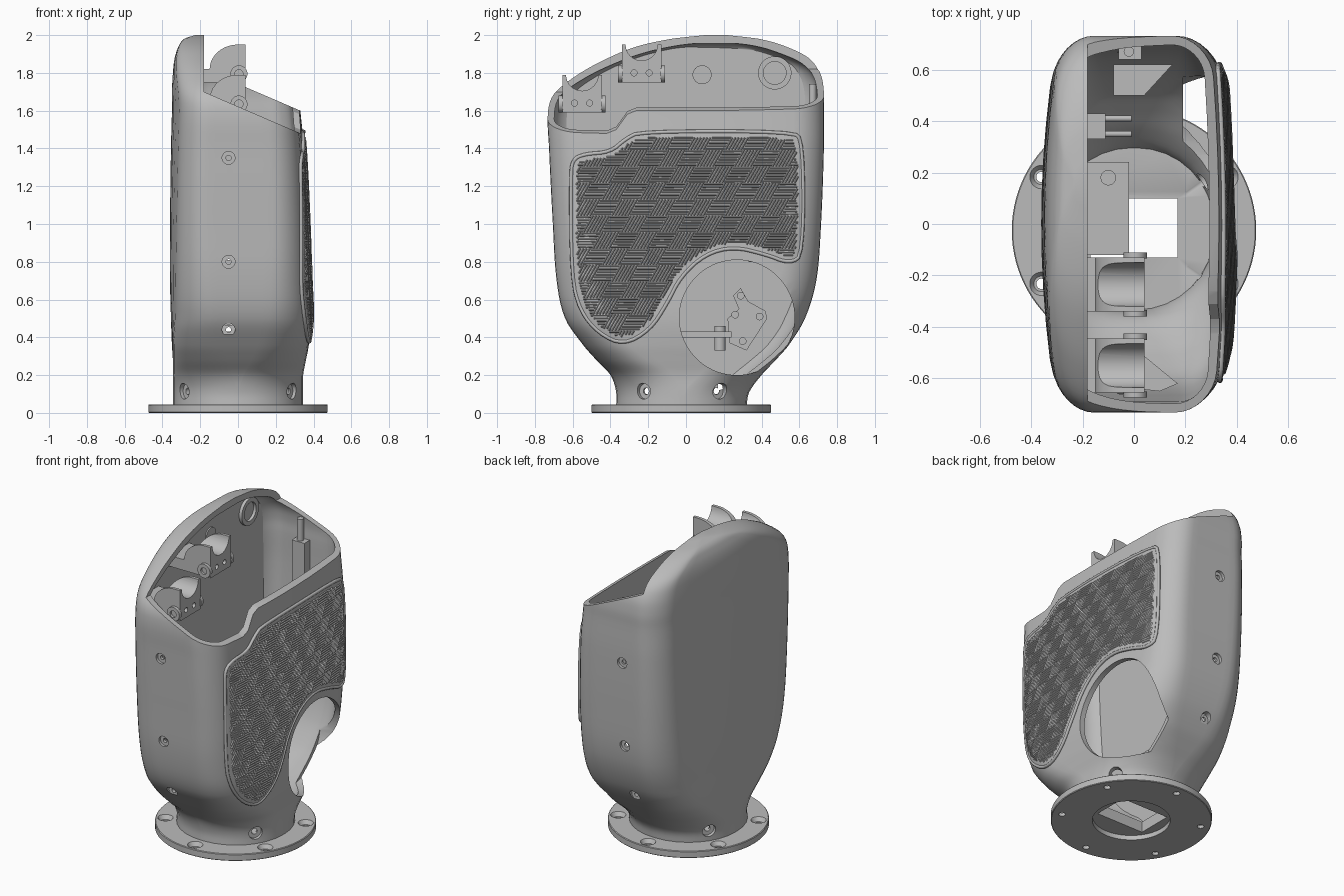
import bpy, bmesh, math
from mathutils import Vector, Matrix

cube = bpy.data.objects.get("Cube")
if cube:
    bpy.data.objects.remove(cube, do_unlink=True)

grey = bpy.data.materials.new("plain_grey")
grey.use_nodes = True
grey.diffuse_color = (0.5, 0.5, 0.5, 1)
for node in grey.node_tree.nodes:
    if node.type == 'BSDF_PRINCIPLED':
        node.inputs["Base Color"].default_value = grey.diffuse_color

parts = []
CY = -0.025      # centre of the base in y
WALL = 0.035
INNER = -0.26    # flat inner wall on the right-hand side of the cavity

# Body profile: height, front y, back y, left x, right x, corner radius
KEYS = [
    (0.03, -.37, .32, -.345, .345, .345), (0.11, -.37, .335, -.345, .345, .34),
    (0.2, -.4, .4, -.345, .345, .31), (0.28, -.475, .475, -.345, .36, .27),
    (0.36, -.545, .545, -.35, .375, .24),
    (0.5, -.64, .63, -.355, .388, .21), (0.7, -.685, .69, -.36, .38, .19),
    (1.0, -.705, .715, -.36, .37, .17), (1.4, -.725, .73, -.355, .35, .16),
    (1.6, -.73, .73, -.35, .33, .16), (1.7, -.69, .73, -.35, .32, .16),
    (1.8, -.56, .71, -.345, .31, .16), (1.88, -.41, .65, -.335, .3, .15),
    (1.94, -.26, .53, -.315, .3, .14), (1.98, -.08, .39, -.285, .3, .12),
    (2.0, .1, .22, -.23, .3, .06)]


def slope(i, c):
    a, b = KEYS[max(i - 1, 0)], KEYS[min(i + 1, len(KEYS) - 1)]
    return (b[c] - a[c]) / (b[0] - a[0])


def section(z, t):
    """Rounded rectangle at height z, moved inward by t."""
    z = z + t * min(1, max(0, (z - 1.6) / 0.3))
    z = min(max(z, KEYS[0][0]), KEYS[-1][0])
    i = max(k for k in range(len(KEYS) - 1) if KEYS[k][0] <= z)
    a, b = KEYS[i], KEYS[i + 1]
    h = b[0] - a[0]
    s = (z - a[0]) / h
    v = [a[c] * (1 + 2 * s) * (1 - s) ** 2 + b[c] * s * s * (3 - 2 * s)
         + h * s * (1 - s) * (slope(i, c) * (1 - s) - slope(i + 1, c) * s)
         for c in range(1, 6)]
    y0, y1, x0, x1 = v[0] + t, v[1] - t, v[2] + t, v[3] - t
    r = min(max(v[4] - t, 0.02), 0.485 * (y1 - y0), 0.485 * (x1 - x0))
    return y0, y1, x0, x1, r


def bulge(x, y, z):
    amount = .1 if x > 0 else .18
    return x * (1 - amount * min(1, max(0, (z - .2) / .3)) * (y / .73) ** 2)


def right_x(y, z, t):
    """Surface of the body on the panel side."""
    y0, y1, x0, x1, r = section(z, t)
    d = min(r, max(0, y0 + r - y, y - y1 + r))
    return bulge(x1 - r + math.sqrt(r * r - d * d), y, z)


def make(name, bm):
    bmesh.ops.recalc_face_normals(bm, faces=bm.faces)
    me = bpy.data.meshes.new(name)
    bm.to_mesh(me)
    bm.free()
    me.materials.append(grey)
    ob = bpy.data.objects.new(name, me)
    bpy.context.collection.objects.link(ob)
    parts.append(ob)
    return ob


def loft(name, t, z0, z1):
    bm = bmesh.new()
    zs = {z0, z1}
    for a, b in zip(KEYS, KEYS[1:]):
        zs.update(z for z in (a[0] + (b[0] - a[0]) * k / 5 for k in range(5))
                  if z0 + .004 < z < z1 - .001)
    rings = []
    for z in sorted(zs):
        y0, y1, x0, x1, r = section(z, t)
        centres = [(x1 - r, y0 + r), (x1 - r, y1 - r), (x0 + r, y1 - r), (x0 + r, y0 + r)]
        arcs = [[Vector((cx + r * math.cos(q), cy + r * math.sin(q)))
                 for q in (math.pi / 2 * (k - 1 + j / 8) for j in range(9))]
                for k, (cx, cy) in enumerate(centres)]
        pts = []
        for k, arc in enumerate(arcs):
            pts += arc + [arc[-1].lerp(arcs[(k + 1) % 4][0], j / 8) for j in range(1, 8)]
        rings.append([bm.verts.new((bulge(p.x, p.y, z), p.y, z)) for p in pts])
    for lo, hi in zip(rings, rings[1:]):
        for k in range(len(lo)):
            n = (k + 1) % len(lo)
            bm.faces.new((lo[k], lo[n], hi[n], hi[k]))
    bm.faces.new(rings[0])
    bm.faces.new(rings[-1])
    return make(name, bm)


def prism(name, pts, axis, a, b):
    """Polygon extruded along an axis from a to b."""
    place = {'x': lambda p, t: (t, p[0], p[1]), 'y': lambda p, t: (p[0], t, p[1]),
             'z': lambda p, t: (p[0], p[1], t)}[axis]
    bm = bmesh.new()
    lo, hi = [[bm.verts.new(place(p, t)) for p in pts] for t in (a, b)]
    bm.faces.new(lo)
    bm.faces.new(hi)
    for k in range(len(pts)):
        n = (k + 1) % len(pts)
        bm.faces.new((lo[k], lo[n], hi[n], hi[k]))
    return make(name, bm)


def box(name, x, y, z):
    return prism(name, [(x[0], y[0]), (x[1], y[0]), (x[1], y[1]), (x[0], y[1])], 'z', *z)


def rods(name, items, seg=32):
    """Cylinders or cones, each given as start, end, start radius, end radius."""
    bm = bmesh.new()
    for a, b, r1, r2 in items:
        a, b = Vector(a), Vector(b)
        m = Matrix.Translation((a + b) / 2) @ (b - a).to_track_quat('Z', 'Y').to_matrix().to_4x4()
        bmesh.ops.create_cone(bm, cap_ends=True, segments=seg, radius1=r1, radius2=r2,
                              depth=(b - a).length, matrix=m)
    return make(name, bm)


def boolean(ob, cutter, op='DIFFERENCE'):
    mod = ob.modifiers.new("cut", 'BOOLEAN')
    mod.operation, mod.solver, mod.object = op, 'EXACT', cutter
    bpy.context.view_layer.update()
    dg = bpy.context.evaluated_depsgraph_get()
    me = bpy.data.meshes.new_from_object(ob.evaluated_get(dg))
    ob.modifiers.clear()
    ob.data = me
    parts.remove(cutter)
    bpy.data.objects.remove(cutter, do_unlink=True)


# Housing: hollow shell with a flat inner wall and a sloped, stepped opening
body = loft("housing", 0, .03, 2.0)
cavity = loft("cavity", WALL, .1, 1.955)
boolean(cavity, box("flat_wall", (-1, INNER), (-1, 1), (-.5, 2.5)))
boolean(body, cavity)
rim = [(-1, 1.48), (-.42, 1.48), (-.37, 1.5), (-.31, 1.58), (-.26, 1.6), (1, 1.6), (1, 2.6), (-1, 2.6)]
opening = prism("opening", rim, 'x', -.18, 1)
for v in opening.data.vertices:
    v.co.z -= 0.43 * (v.co.x - .33)
boolean(body, opening)
boolean(body, rods("window", [((.19, .27, .505), (.7, .27, .505), .305, .305)], 72))
boolean(body, box("floor_hole", (-.17, .17), (-.13, .1), (-.1, .2)))

# Screw holes in the front, back and neck
sinks, bores = [], []
for z in (.44, .8, 1.35):
    for y, s in zip(section(z, 0)[:2], (-1, 1)):
        sinks.append(((-.05, y + s * .1, z), (-.05, y - s * .018, z), .034, .034))
        bores.append(((-.05, y + s * .1, z), (-.05, y - s * .1, z), .014, .014))
for deg in (35, 145, 215, 325):
    d = Vector((math.cos(math.radians(deg)), math.sin(math.radians(deg)), 0))
    c = Vector((0, CY, .115))
    sinks.append((c + d * .45, c + d * .325, .042, .042))
    bores.append((c + d * .45, c + d * .25, .018, .018))
boolean(body, rods("screw_sinks", sinks))
boolean(body, rods("screw_bores", bores, 20))

# Base flange with six countersunk holes
flange = rods("base_flange", [((0, CY, .004), (0, CY, .041), .475, .475)], 96)
lips = [rods("flange_edge", [((0, CY, a), (0, CY, b), r, q)], 96)
        for a, b, r, q in ((0, .004, .471, .475), (.041, .045, .475, .471))]
for lip in lips:
    boolean(flange, lip, 'UNION')
holes, cones = [((0, CY, -.1), (0, CY, .1), .23, .23)], []
for k in range(6):
    q = math.radians(30 + 60 * k)
    x, y = .415 * math.cos(q), CY + .415 * math.sin(q)
    holes.append(((x, y, -.1), (x, y, .1), .02, .02))
    cones.append(((x, y, .02), (x, y, .06), .03, .055))
boolean(flange, rods("flange_holes", holes, 40))
boolean(flange, rods("flange_sinks", cones))

# Grip panel outline, rounded by corner cutting
outline = [(-.61, 1.25), (-.6, 1.34), (-.54, 1.37), (-.4, 1.38), (-.32, 1.45), (-.24, 1.49),
           (.56, 1.49), (.62, 1.44), (.62, .84), (.55, .79), (.42, .84), (.25, .88), (.1, .84),
           (-.03, .72), (-.1, .58), (-.19, .44), (-.33, .36), (-.46, .42), (-.56, .54), (-.605, .72)]
outline = [Vector(p) for p in outline]
for _ in range(2):
    outline = [a.lerp(b, f) for a, b in zip(outline, outline[1:] + outline[:1]) for f in (.25, .75)]
panel = loft("grip_panel", -.01, .03, 1.95)
boolean(panel, prism("panel_outline", outline, 'x', .1, .7), 'INTERSECT')
boolean(panel, loft("panel_back", .01, .03, 1.95))

# Rounded bead round the panel
curve = bpy.data.curves.new("panel_bead", 'CURVE')
curve.dimensions, curve.bevel_depth, curve.bevel_resolution = '3D', .01, 2
spline = curve.splines.new('POLY')
spline.points.add(len(outline) - 1)
spline.use_cyclic_u = True
for point, p in zip(spline.points, outline):
    point.co = (right_x(p.x, p.y, -.006), p.x, p.y, 1)
curve.materials.append(grey)
bpy.context.collection.objects.link(bpy.data.objects.new("panel_bead", curve))


def inside(p, margin):
    odd = False
    for a, b in zip(outline, outline[1:] + outline[:1]):
        e = b - a
        f = min(1, max(0, (p - a).dot(e) / e.length_squared))
        if (p - a - e * f).length < margin:
            return False
        if (a.y > p.y) != (b.y > p.y) and p.x < a.x + e.x * (p.y - a.y) / e.y:
            odd = not odd
    return odd


# Woven ridges: skewed cells with alternating stripe direction
bm = bmesh.new()
CELL, LINES, STEPS = .1, 6, 8
u, w = Vector((CELL, 0)), Vector((CELL * .5, CELL * .87))
for i in range(-20, 21):
    for j in range(2, 19):
        along, across = (u, w) if (i + j) % 2 else (w, u)
        side = Vector((-along.y, along.x)).normalized() * .005
        for n in range(LINES):
            start = u * i + w * j + across * ((n + .5) / LINES)
            pts = [start + along * (k / STEPS) for k in range(STEPS + 1)]
            pts = [p for p in pts if inside(p, .025)]
            if len(pts) < 2:
                continue
            a, b = [[bm.verts.new((right_x(p.x, p.y, t), p.x, p.y))
                     for p, t in ((e - side, -.009), (e, -.015), (e + side, -.009))]
                    for e in (pts[0], pts[-1])]
            for m in range(3):
                bm.faces.new((a[m], b[m], b[(m + 1) % 3], a[(m + 1) % 3]))
            bm.faces.new(a)
            bm.faces.new(b)
make("grip_weave", bm)

# Two cradles on the flat inner wall, each with a cross pin hole and round end bosses
for label, y, z in (("front", -.55, 1.59), ("rear", -.235, 1.75)):
    dome = [(.0 - .15 * math.sin(q), z + .07 + .13 * math.cos(q))
            for q in (math.pi / 2 * k / 10 for k in range(11))]
    cradle = prism(label + "_cradle", [(INNER - .005, z), (.04, z), (.04, z + .2)] + dome
                   + [(INNER - .005, z + .07)], 'y', y - .105, y + .105)
    boolean(cradle, rods("saddle", [((-.16, y, z + .2), (.2, y, z + .2), .085, .085)]))
    boolean(cradle, rods("cradle_holes", [((-.05, y + s, z + .05), (.1, y + s, z + .05), .016, .016)
                                          for s in (-.04, .04)], 20))
    bosses = rods(label + "_cradle_bosses", [((.005, y + s * .1, z + .045), (.005, y + s * .125, z + .045),
                                              .045, .045) for s in (-1, 1)])
    boolean(bosses, rods("pin_hole", [((.005, y + s * .11, z + .045), (.005, y + s * .2, z + .045),
                                       .022, .022) for s in (-1, 1)], 24))

# Ring and disc on the flat inner wall
ring = rods("wall_ring", [((-.28, .47, 1.8), (-.24, .47, 1.8), .088, .088)], 48)
boolean(ring, rods("ring_hole", [((-.259, .47, 1.8), (-.2, .47, 1.8), .06, .06)], 48))
rods("wall_disc", [((-.28, .085, 1.79), (-.252, .085, 1.79), .05, .05)], 40)

# Inner supports and linkage
prism("front_gusset", [(-.08, -.63), (-.06, -.52), (0, -.48), (.17, -.62), (.1, -.65)], 'z', .78, .81)
prism("rear_gusset", [(-.08, .5), (.04, .5), (.15, .62), (-.08, .62)], 'z', .85, .88)
box("rear_post", (-.06, .03), (.64, .7), (1.1, 1.6))
rods("rear_post_pin", [((-.02, .67, 1.55), (-.02, .67, 1.74), .02, .02)], 20)
box("side_post", (INNER - .01, -.11), (.33, .43), (.8, .89))
rods("side_pins", [((-.2, y, .85), (-.01, y, .85), .012, .012) for y in (.35, .41)], 16)
box("shelf", (INNER - .01, -.02), (-.12, .24), (.4, .43))
rods("shelf_bolt", [((-.1, .18, .33), (-.1, .18, .46), .03, .03)], 24)
prism("link_plate", [(.23, .37), (.32, .33), (.43, .5), (.42, .54), (.33, .59), (.29, .66), (.25, .62), (.28, .55), (.22, .5)],
      'x', -.27, -.22)
rods("link_pivots", [((-.23, y, z), (-.19, y, z), .02, .02)
                     for y, z in ((.29, .62), (.26, .52), (.39, .51), (.3, .38))], 20)

for ob in parts:
    ob.data.shade_smooth()
    ob.data.set_sharp_from_angle(angle=math.radians(30))
